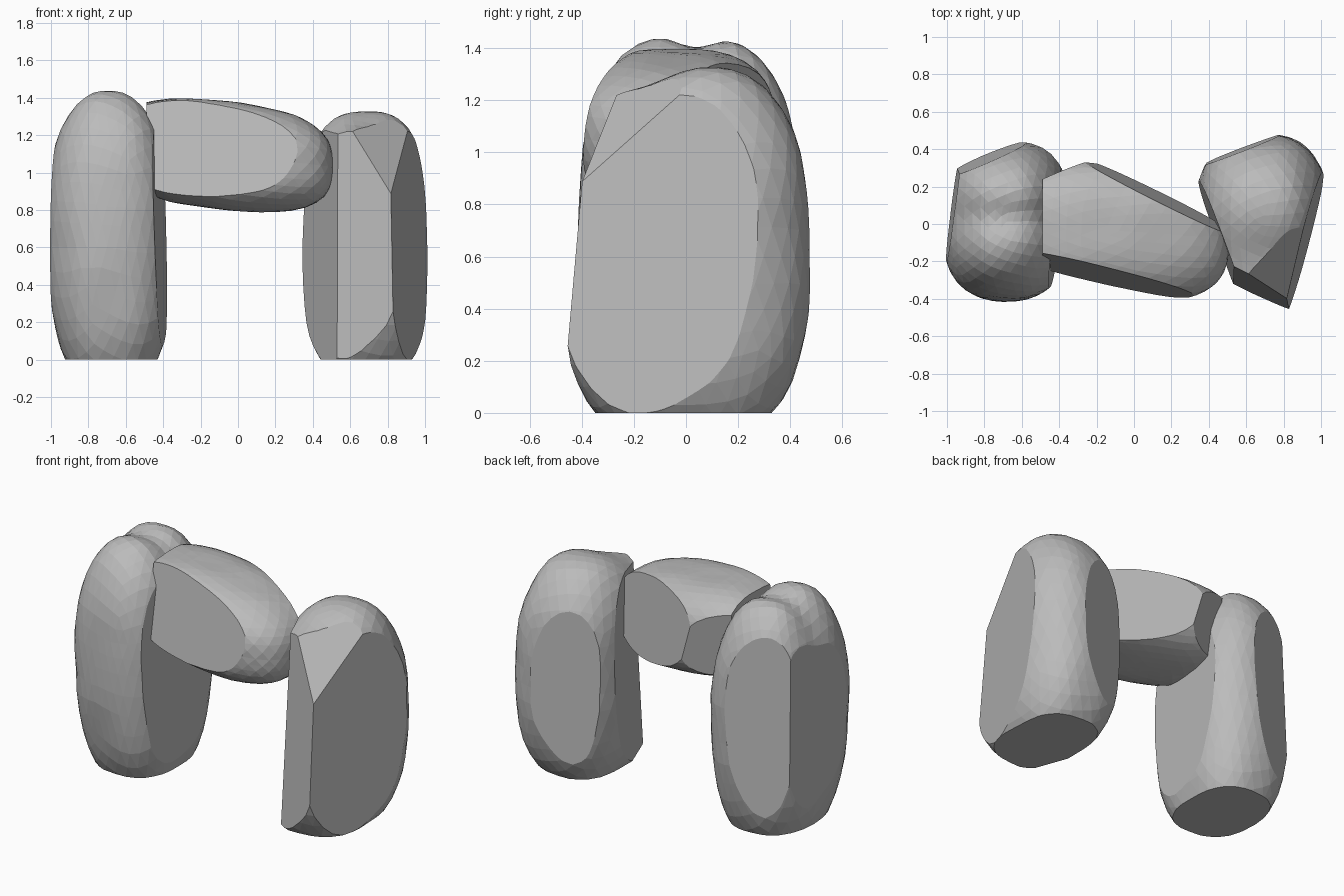
import bpy
import bmesh
import math
from mathutils import Vector, noise

if "Cube" in bpy.data.objects:
    bpy.data.objects.remove(bpy.data.objects["Cube"])

stone = bpy.data.materials.new("stone_grey")
stone.use_nodes = True
GREY = (0.5, 0.5, 0.5, 1)
stone.diffuse_color = GREY
stone.node_tree.nodes["Principled BSDF"].inputs["Base Color"].default_value = GREY


def rock(name, centre, radii, depth_below, power, cuts,
         groove=(0, 0, 1), shear=(0, 0), taper=0):
    """Boxy boulder with a worn groove across its top, chipped by flat planes."""
    bm = bmesh.new()
    bmesh.ops.create_icosphere(bm, subdivisions=4, radius=1)
    centre = Vector(centre)
    for v in bm.verts:
        d = v.co.normalized()
        length = sum(abs(c) ** power for c in d) ** (-1 / power)
        p = Vector([c * length * r for c, r in zip(d, radii)])
        if d.z > 0:
            p.x *= 1 - taper * (p.z / radii[2]) ** 2
        else:
            p.z *= depth_below / radii[2]
        p.y += shear[0] * p.x
        p.z += shear[1] * p.x
        p += centre
        if d.z > 0:
            y0, depth, width = groove
            p.z -= depth * d.z * math.exp(-((p.y - y0) / width) ** 2)
        v.co = p + noise.noise_vector(p * 4) * 0.01
    # chip off flat faces
    for point, normal in cuts:
        geom = bm.verts[:] + bm.edges[:] + bm.faces[:]
        cut = bmesh.ops.bisect_plane(bm, geom=geom, plane_co=point,
                                     plane_no=Vector(normal).normalized(),
                                     clear_outer=True)
        edges = [e for e in cut["geom_cut"] if isinstance(e, bmesh.types.BMEdge)]
        bmesh.ops.holes_fill(bm, edges=edges)
    bmesh.ops.recalc_face_normals(bm, faces=bm.faces[:])
    mesh = bpy.data.meshes.new(name)
    bm.to_mesh(mesh)
    bm.free()
    mesh.materials.append(stone)
    obj = bpy.data.objects.new(name, mesh)
    bpy.context.collection.objects.link(obj)


GROUND = ((0, 0, 0), (0, 0, -1))

# tall upright on the -x side
rock("right_standing_stone", (-0.68, 0.015, 0.72), (0.345, 0.428, 0.74), 0.9, 2.55, [
    GROUND,
    ((-0.405, 0.0, 0.4), (0.99, -0.10, 0.03)),
    ((-0.98, 0.0, 0.6), (-0.99, 0.13, 0.02)),
    ((-0.75, 0.375, 0.5), (-0.39, 0.91, 0.04)),
], groove=(0.04, 0.06, 0.1), shear=(0, -0.07), taper=0.15)

# shorter upright on the +x side
rock("left_standing_stone", (0.685, -0.01, 0.6), (0.36, 0.49, 0.74), 0.72, 2.6, [
    GROUND,
    ((0.81, -0.43, 0.86), (0.95, -0.26, 0.04)),
    ((0.53, -0.32, 0.0), (-0.46, -0.89, 0.07)),
    ((0.53, -0.32, 0.0), (-0.94, -0.35, 0.03)),
    ((0.81, -0.43, 0.86), (0.52, -0.63, 0.57)),
    ((0.55, 0.39, 0.5), (-0.36, 0.93, 0.02)),
], groove=(-0.2, 0.08, 0.17))

# capstone wedged between the uprights
rock("capstone", (-0.08, -0.04, 1.09), (0.592, 0.375, 0.29), 0.29, 2.7, [
    ((-0.49, 0, 1.1), (-1, 0, 0)),
    ((-0.43, -0.26, 0.88), (-0.215, -0.96, 0.18)),
    ((0.1, 0.17, 1.0), (0.45, 0.88, 0.1)),
    ((-0.22, 0.33, 1.1), (-0.42, 0.9, -0.15)),
], shear=(-0.06, -0.1))
